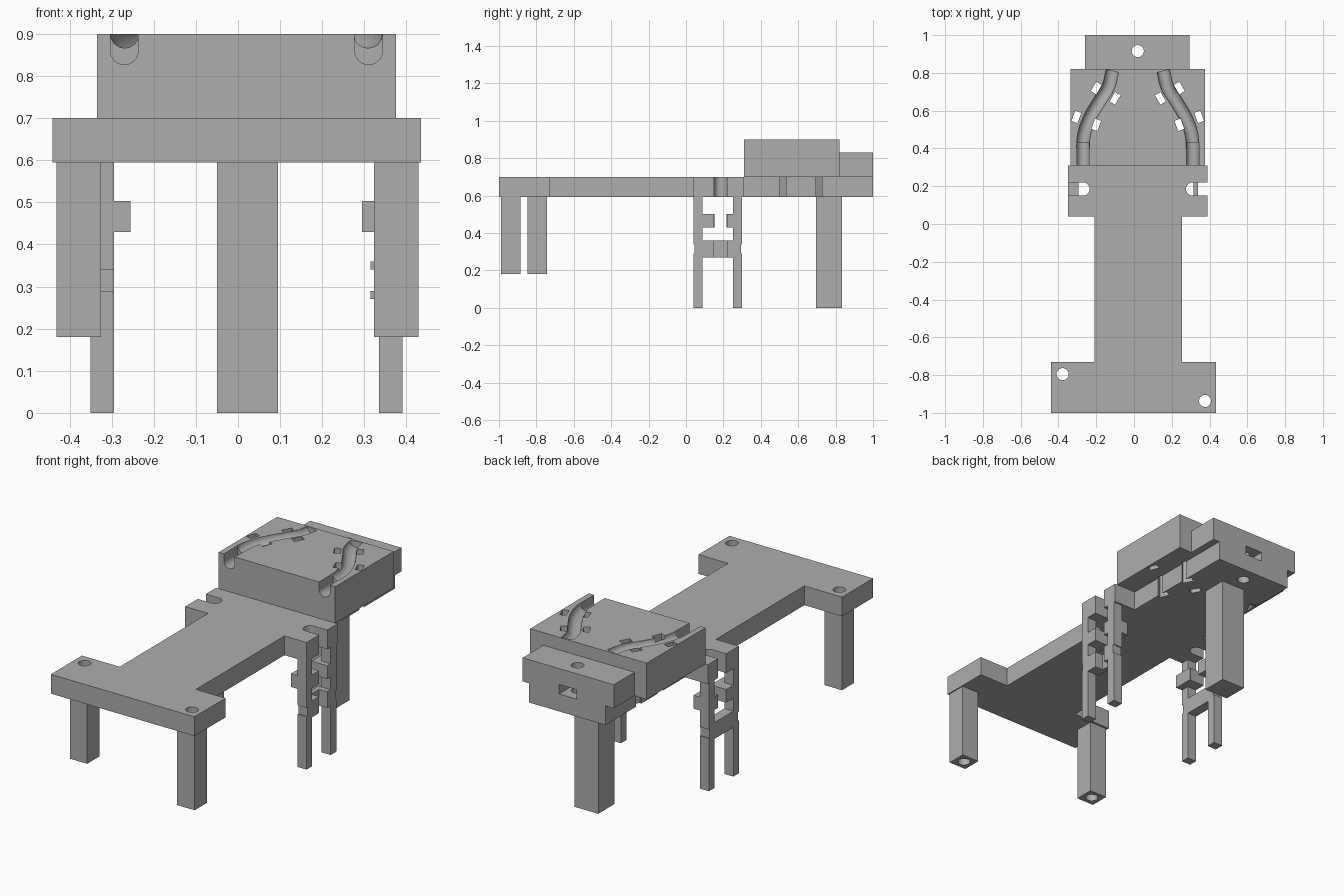
import bpy, bmesh, math
from mathutils import Matrix, Vector

cube = bpy.data.objects.get("Cube")
if cube:
    bpy.data.objects.remove(cube, do_unlink=True)

MID = 0.02           # symmetry plane of the body
TOP, UNDER = 0.70, 0.594

grey = bpy.data.materials.new("plain grey")
grey.use_nodes = True
grey.diffuse_color = (0.42, 0.42, 0.42, 1)
grey.node_tree.nodes["Principled BSDF"].inputs["Base Color"].default_value = (0.42, 0.42, 0.42, 1)


def add(name, bm):
    bmesh.ops.recalc_face_normals(bm, faces=bm.faces)
    mesh = bpy.data.meshes.new(name)
    bm.to_mesh(mesh)
    bm.free()
    mesh.materials.append(grey)
    obj = bpy.data.objects.new(name, mesh)
    bpy.context.collection.objects.link(obj)
    return obj


def box(name, x, y, z, turn=0):
    bm = bmesh.new()
    centre = Vector([(a + b) / 2 for a, b in (x, y, z)])
    size = [b - a for a, b in (x, y, z)]
    m = Matrix.Translation(centre) @ Matrix.Rotation(turn, 4, 'Z') @ Matrix.Diagonal((*size, 1))
    bmesh.ops.create_cube(bm, size=1, matrix=m)
    return add(name, bm)


def rod(centre, radius, length, axis='Z'):
    bm = bmesh.new()
    m = Matrix.Translation(centre)
    if axis == 'Y':
        m = m @ Matrix.Rotation(math.pi / 2, 4, 'X')
    bmesh.ops.create_cone(bm, cap_ends=True, segments=32, radius1=radius,
                          radius2=radius, depth=length, matrix=m)
    return add("cutter", bm)


def tube(points, radius):
    curve = bpy.data.curves.new("cutter", 'CURVE')
    curve.dimensions = '3D'
    curve.bevel_depth = radius
    curve.bevel_resolution = 6
    curve.use_fill_caps = True
    spline = curve.splines.new('BEZIER')
    spline.bezier_points.add(len(points) - 1)
    for bp, p in zip(spline.bezier_points, points):
        bp.co = p
        bp.handle_left_type = bp.handle_right_type = 'AUTO'
    obj = bpy.data.objects.new("cutter", curve)
    bpy.context.collection.objects.link(obj)
    activate(obj)
    bpy.ops.object.convert(target='MESH')
    obj = bpy.context.object
    bm = bmesh.new()
    bm.from_mesh(obj.data)
    bmesh.ops.remove_doubles(bm, verts=bm.verts, dist=0.0001)
    bpy.data.objects.remove(obj, do_unlink=True)
    return add("cutter", bm)


def activate(obj):
    bpy.ops.object.select_all(action='DESELECT')
    obj.select_set(True)
    bpy.context.view_layer.objects.active = obj


def cut(obj, *cutters):
    for c in cutters:
        c.hide_render = True
        mod = obj.modifiers.new("cut", 'BOOLEAN')
        mod.operation = 'DIFFERENCE'
        mod.solver = 'EXACT'
        mod.object = c
        activate(obj)
        bpy.ops.object.modifier_apply(modifier=mod.name)
        bpy.data.objects.remove(c, do_unlink=True)
    activate(obj)
    bpy.ops.object.shade_smooth_by_angle(angle=math.radians(30))


def span(side, inner, outer):
    """x range from distances to the symmetry plane"""
    return tuple(sorted((MID + side * inner, MID + side * outer)))


# Base plate outline: front bar, neck, shoulders, tail
outline = [(-.44, -1), (.435, -1), (.435, -.73), (.255, -.73), (.255, .04), (.39, .04),
           (.39, .31), (.255, .31), (.255, 1), (-.21, 1), (-.21, .31), (-.35, .31),
           (-.35, .04), (-.21, .04), (-.21, -.73), (-.44, -.73)]
bm = bmesh.new()
face = bm.faces.new([bm.verts.new((x, y, UNDER)) for x, y in outline])
up = bmesh.ops.extrude_face_region(bm, geom=[face])
bmesh.ops.translate(bm, vec=(0, 0, TOP - UNDER),
                    verts=[v for v in up["geom"] if isinstance(v, bmesh.types.BMVert)])
plate = add("base_plate", bm)

block = box("channel_block", (-.335, .375), (.31, .82), (TOP, .90))
tail = box("tail_block", (-.26, .295), (.82, 1), (TOP, .83))
box("back_leg", (-.05, .095), (.695, .835), (0, UNDER))

# Front legs with bolt holes running through leg and bar
for name, x, y in (("front_leg_right", -.378, -.795), ("front_leg_left", .376, -.937)):
    leg = box(name, (x - .053, x + .053), (y - .053, y + .053), (.18, UNDER))
    for part in (leg, plate):
        cut(part, rod((x, y, .45), .032, 1))

# Tail bolt hole and nut pocket
for part in (plate, tail):
    cut(part, rod((MID, .915, .7), .032, 1),
        box("cutter", (MID - .053, MID + .053), (.86, 1.1), (.69, .742)))

# Curved channels and strap slots, mirrored
slots = [(.22, .72, 60), (.12, .665, 60), (.325, .567, 70), (.22, .525, 70)]
for side in (-1, 1):
    path = [(.29, .40), (.285, .47), (.255, .56), (.20, .655), (.155, .73), (.135, .81)]
    cut(block,
        box("cutter", span(side, .257, .323), (.2, .43), (.86, 1)),
        rod((MID + side * .29, .315, .86), .033, .23, 'Y'),
        tube([(MID + side * d, y, .90) for d, y in path], .034))
    for d, y, angle in slots:
        x = MID + side * d
        turn = math.radians(angle if side < 0 else 180 - angle)
        for part in (block, plate):
            cut(part, box("cutter", (x - .029, x + .029), (y - .017, y + .017), (.5, 1), turn))

# Side legs: paired posts, rungs and the cable notch
for side, label in ((-1, "right"), (1, "left")):
    def notch(inner, rounded=True):
        parts = [box("cutter", span(side, inner, .5), (.15, .22), (.1, 1))]
        if rounded:
            parts.append(rod((MID + side * inner, .185, .55), .035, .9))
        return parts

    cut(plate, *notch(.29))
    for end, y in (("front", (.04, .088)), ("rear", (.25, .30))):
        post = box("side_post_%s_%s" % (end, label), span(side, .315, .37), y, (0, UNDER))
        edge = y[0] if end == "front" else y[1]
        cut(post, box("cutter", span(side, .2, .5), (edge - .006, edge + .006), (.29, .34)))
    upper = box("upper_rung_" + label, span(side, .275, .37), (.04, .30), (.43, .503))
    cut(upper, *notch(.29))
    lower = box("lower_rung_" + label, span(side, .295 if side > 0 else .315, .37),
                (.088, .25), (.27, .36))
    if side > 0:
        cut(lower, *notch(.32, False),
            box("cutter", span(side, .2, .305), (0, .4), (.29, .34)))
